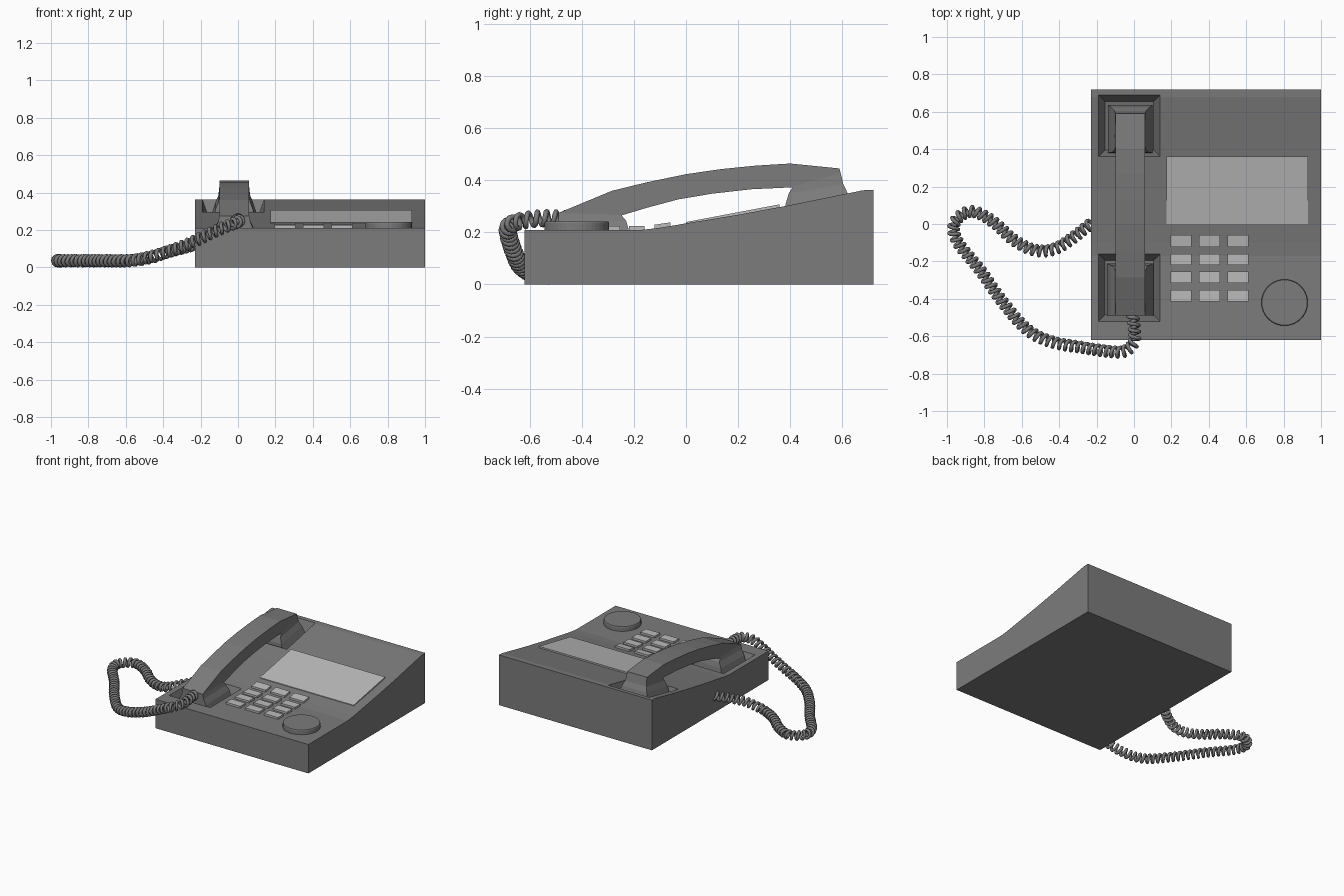
import bpy, bmesh, math
from mathutils import Vector

if "Cube" in bpy.data.objects:
    bpy.data.objects.remove(bpy.data.objects["Cube"])


def material(name, v):
    m = bpy.data.materials.new(name)
    m.diffuse_color = (v, v, v, 1)
    m.use_nodes = True
    m.node_tree.nodes["Principled BSDF"].inputs["Base Color"].default_value = m.diffuse_color
    return m


DARK = material("dark_plastic", 0.2)
LIGHT = material("light_plastic", 0.5)


def loft(name, rings, mat=DARK):
    """Closed solid skinned through a list of equally long point rings."""
    bm = bmesh.new()
    vs = [[bm.verts.new(p) for p in r] for r in rings]
    n = len(rings[0])
    for a, b in zip(vs, vs[1:]):
        for i in range(n):
            j = (i + 1) % n
            bm.faces.new((a[i], a[j], b[j], b[i]))
    bm.faces.new(vs[0])
    bm.faces.new(vs[-1])
    bmesh.ops.recalc_face_normals(bm, faces=bm.faces)
    me = bpy.data.meshes.new(name)
    bm.to_mesh(me)
    bm.free()
    me.materials.append(mat)
    ob = bpy.data.objects.new(name, me)
    bpy.context.collection.objects.link(ob)
    return ob


def prism(name, profile, x0, x1):
    return loft(name, [[(x, y, z) for y, z in profile] for x in (x0, x1)])


def rect(x0, x1, y0, y1, z0, z1=None):
    """Rectangle ring, z0 at the front edge and z1 at the back edge."""
    z1 = z0 if z1 is None else z1
    return [(x0, y0, z0), (x1, y0, z0), (x1, y1, z1), (x0, y1, z1)]


# Top surface of the housing, as (y, z)
TOP = [(-0.62, 0.21), (-0.17, 0.21), (-0.10, 0.218), (0.0, 0.235),
       (0.2, 0.268), (0.4, 0.305), (0.68, 0.362), (0.72, 0.364)]


def surf(y):
    for (a, za), (b, zb) in zip(TOP, TOP[1:]):
        if y <= b:
            return za + (zb - za) * (y - a) / (b - a)
    return TOP[-1][1]


# Housing with two tapered cradle wells
housing = prism("housing", TOP + [(0.72, 0), (-0.62, 0)], -0.23, 1.0)
for y0, y1 in ((-0.52, -0.16), (0.36, 0.69)):
    a, b = surf(y0), surf(y1)
    well = loft("well_cutter", [
        rect(-0.155, 0.105, y0 + 0.035, y1 - 0.035, a - 0.1, b - 0.1),
        rect(-0.19, 0.14, y0, y1, a, b),
        rect(-0.19, 0.14, y0, y1, a + 0.1, b + 0.1)])
    well.hide_render = True
    mod = housing.modifiers.new("well", 'BOOLEAN')
    mod.operation = 'DIFFERENCE'
    mod.solver = 'EXACT'
    mod.object = well
    bpy.context.view_layer.objects.active = housing
    bpy.ops.object.modifier_apply(modifier=mod.name)
    bpy.data.objects.remove(well)

# Handset: arched grip with a flared cup at each end
prism("handset_grip", [
    (-0.49, 0.275), (-0.285, 0.36), (-0.15, 0.393), (0.0, 0.424), (0.13, 0.443),
    (0.27, 0.457), (0.40, 0.465), (0.59, 0.446), (0.605, 0.385), (0.40, 0.373),
    (0.25, 0.366), (0.10, 0.349), (-0.03, 0.327), (-0.15, 0.295), (-0.25, 0.265),
    (-0.49, 0.21)], -0.10, 0.06)
CX = -0.02
for name, rows in (
        ("mouthpiece", [(0.08, -0.49, -0.25, 0.275, 0.268), (0.087, -0.49, -0.23, 0.24, 0.245),
                        (0.105, -0.49, -0.22, 0.20, 0.21), (0.125, -0.49, -0.21, 0.13, 0.13)]),
        ("earpiece", [(0.08, 0.41, 0.593, 0.375, 0.43), (0.085, 0.395, 0.605, 0.35, 0.385),
                      (0.10, 0.383, 0.622, 0.31, 0.35), (0.12, 0.38, 0.637, 0.24, 0.29)])):
    loft(name, [rect(CX - w, CX + w, y0, y1, z0, z1) for w, y0, y1, z0, z1 in rows])

# Display panel and keypad, both following the slope of the top
loft("display", [rect(0.175, 0.93, 0.0, 0.36, z, z + 0.068) for z in (0.22, 0.24)], LIGHT)
for r, (y0, y1) in enumerate(((-0.122, -0.06), (-0.22, -0.16), (-0.315, -0.253), (-0.415, -0.353))):
    for c, x in enumerate((0.195, 0.347, 0.5)):
        loft(f"key_{r}_{c}", [rect(x, x + 0.113, y0, y1, surf(y0) + h, surf(y1) + h)
                              for h in (-0.01, 0.014)], LIGHT)

# Round dial button
loft("dial", [[(0.805 + r * math.cos(t * math.tau / 40), -0.42 + r * math.sin(t * math.tau / 40), z)
               for t in range(40)] for r, z in ((0.124, 0.20), (0.124, 0.236), (0.121, 0.243))])

# Coiled cord: a helix wound round a smooth path
PATH = [Vector(p) for p in (
    (-0.01, -0.46, 0.25), (0.0, -0.54, 0.255), (0.0, -0.63, 0.245), (-0.05, -0.68, 0.225),
    (-0.13, -0.682, 0.19), (-0.28, -0.66, 0.12), (-0.44, -0.63, 0.065), (-0.57, -0.565, 0.037),
    (-0.70, -0.42, 0.036), (-0.82, -0.25, 0.036), (-0.94, -0.10, 0.036), (-0.964, -0.01, 0.036),
    (-0.92, 0.05, 0.036), (-0.85, 0.065, 0.036), (-0.75, 0.01, 0.036), (-0.65, -0.08, 0.036),
    (-0.55, -0.135, 0.039), (-0.46, -0.142, 0.055), (-0.37, -0.105, 0.085), (-0.22, 0.01, 0.125))]


def spline(i, t):
    p = [PATH[min(max(k, 0), len(PATH) - 1)] for k in (i - 1, i, i + 1, i + 2)]
    return 0.5 * (2 * p[1] + (p[2] - p[0]) * t + (2 * p[0] - 5 * p[1] + 4 * p[2] - p[3]) * t * t
                  + (3 * p[1] - p[0] - 3 * p[2] + p[3]) * t ** 3)


dense = [spline(i, k / 120) for i in range(len(PATH) - 1) for k in range(120)]
PITCH, STEPS, RADIUS = 0.034, 12, 0.0255
coil, length, target = [], 0.0, 0.0
for a, b in zip(dense, dense[1:]):
    tangent = (b - a).normalized()
    length += (b - a).length
    while length >= target:
        ang = math.tau * target / PITCH
        side = tangent.cross(Vector((0, 0, 1))).normalized()
        coil.append(a + RADIUS * (math.cos(ang) * side + math.sin(ang) * side.cross(tangent)))
        target += PITCH / STEPS
cu = bpy.data.curves.new("cord", 'CURVE')
cu.dimensions = '3D'
cu.bevel_depth = 0.0105
cu.bevel_resolution = 1
cu.use_fill_caps = True
sp = cu.splines.new('POLY')
sp.points.add(len(coil) - 1)
for pt, p in zip(sp.points, coil):
    pt.co = (*p, 1)
cu.materials.append(DARK)
bpy.context.collection.objects.link(bpy.data.objects.new("cord", cu))
